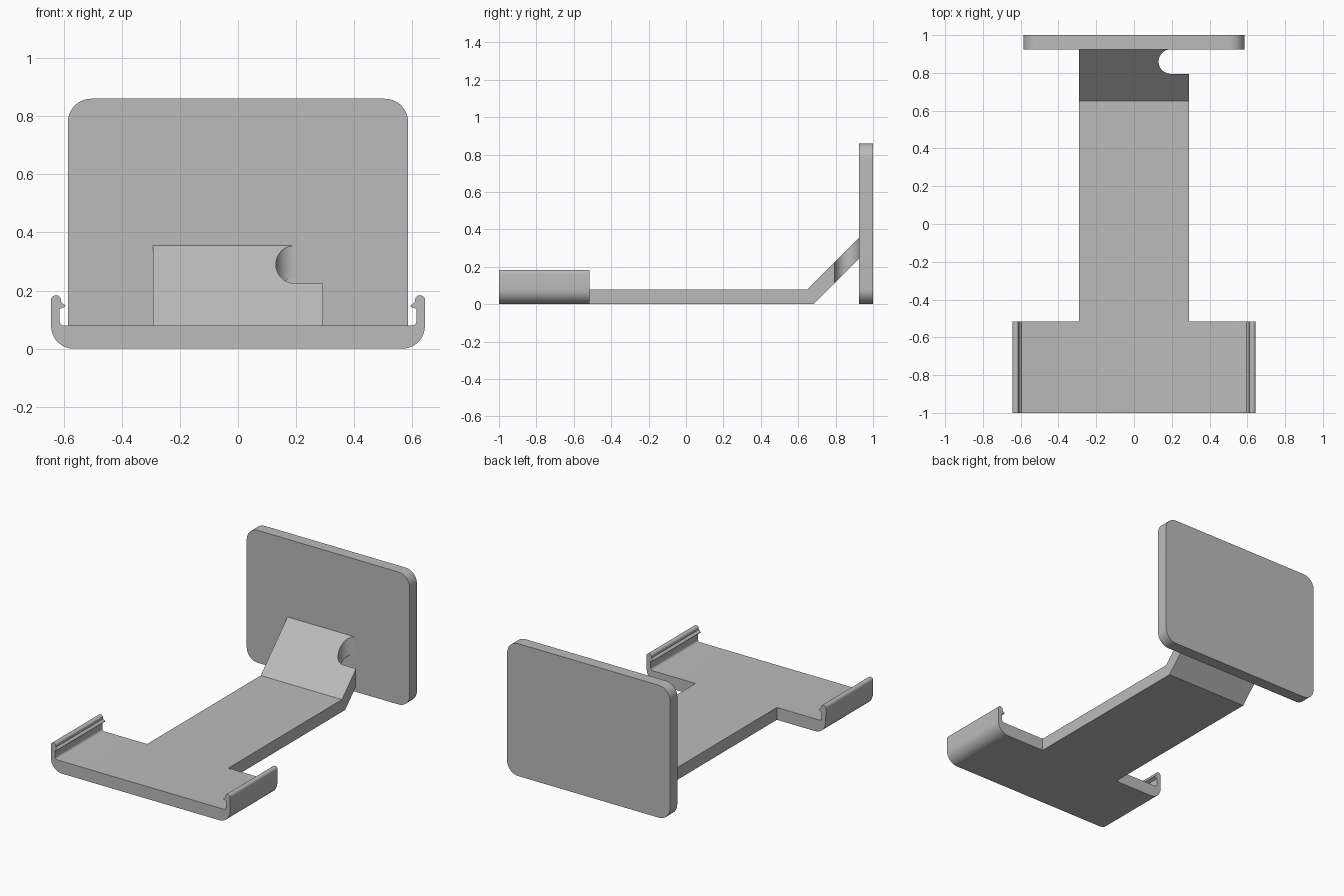
import bpy, bmesh, math
from mathutils import Vector

if "Cube" in bpy.data.objects:
    bpy.data.objects.remove(bpy.data.objects["Cube"])

grey = bpy.data.materials.new("plain_grey")
grey.diffuse_color = (0.5, 0.5, 0.5, 1)
grey.use_nodes = True
grey.node_tree.nodes["Principled BSDF"].inputs["Base Color"].default_value = grey.diffuse_color


def arc(cx, cy, r, a0, a1, n=12):
    """Points on an arc, angles in degrees."""
    angles = [math.radians(a0 + (a1 - a0) * i / n) for i in range(n + 1)]
    return [(cx + r * math.cos(a), cy + r * math.sin(a)) for a in angles]


def extrude(name, profile, axis, lo, hi):
    """Extrude a 2D outline along x, y or z between lo and hi."""
    place = {"x": lambda u, v: (lo, u, v),
             "y": lambda u, v: (u, lo, v),
             "z": lambda u, v: (u, v, lo)}[axis]
    step = Vector([(hi - lo) * (axis == a) for a in "xyz"])
    bm = bmesh.new()
    face = bm.faces.new([bm.verts.new(place(u, v)) for u, v in profile])
    out = bmesh.ops.extrude_face_region(bm, geom=[face])
    bmesh.ops.translate(bm, vec=step,
                        verts=[g for g in out["geom"] if isinstance(g, bmesh.types.BMVert)])
    bmesh.ops.recalc_face_normals(bm, faces=bm.faces)
    mesh = bpy.data.meshes.new(name)
    bm.to_mesh(mesh)
    bm.free()
    mesh.materials.append(grey)
    obj = bpy.data.objects.new(name, mesh)
    bpy.context.collection.objects.link(obj)
    return obj


def smooth(obj):
    bpy.ops.object.select_all(action="DESELECT")
    obj.select_set(True)
    bpy.context.view_layer.objects.active = obj
    bpy.ops.object.shade_smooth_by_angle(angle=math.radians(30))


# Upright back plate with rounded corners
W, H, R = 0.585, 0.86, 0.08
outline = (arc(W - R, H - R, R, 0, 90) + arc(R - W, H - R, R, 90, 180)
           + arc(R - W, R, R, 180, 270) + arc(W - R, R, R, 270, 360))
back_plate = extrude("back_plate", outline, "y", 0.925, 1.0)

# Arm: flat strip bending up at 45 degrees into the plate
side = [(-0.515, 0), (0.683, 0), (0.925, 0.242),
        (0.925, 0.355), (0.65, 0.08), (-0.515, 0.08)]
arm = extrude("bent_arm", side, "x", -0.292, 0.292)

# Round-ended cable notch cut vertically through the slope
notch = arc(0.195, 0.86, 0.065, 90, 270, 24) + [(0.4, 0.795), (0.4, 0.96), (0.195, 0.96)]
cutter = extrude("notch_cutter", notch, "z", -0.2, 0.6)
cutter.hide_render = True
cut = arm.modifiers.new("notch", "BOOLEAN")
cut.operation = "DIFFERENCE"
cut.solver = "EXACT"
cut.object = cutter
bpy.context.view_layer.objects.active = arm
bpy.ops.object.modifier_apply(modifier="notch")
bpy.data.objects.remove(cutter)

# Front tray with a hooked clip on each side (right half, then mirrored)
half = (arc(0.565, 0.078, 0.078, 270, 360)
        + arc(0.626, 0.166, 0.018, 0, 150, 8)
        + [(0.608, 0.16), (0.594, 0.148), (0.594, 0.145), (0.614, 0.136)]
        + arc(0.599, 0.095, 0.015, 0, -90, 6))
tray = extrude("clip_tray", half + [(-x, z) for x, z in reversed(half)], "y", -1.0, -0.515)

for part in (back_plate, arm, tray):
    smooth(part)
